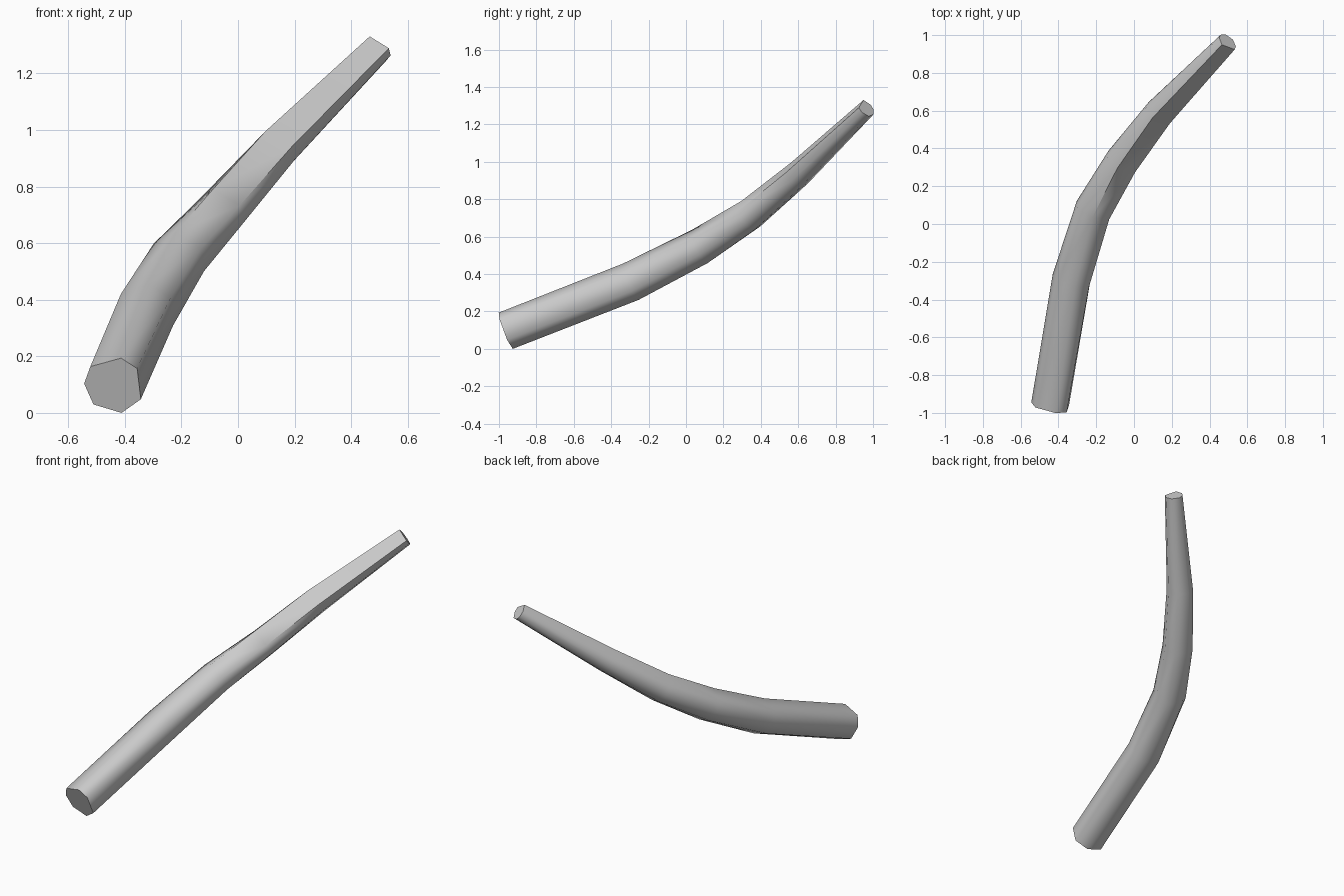
import bpy, bmesh
from math import cos, sin, radians
from mathutils import Vector

if "Cube" in bpy.data.objects:
    bpy.data.objects.remove(bpy.data.objects["Cube"])

# centreline of the bent shaft with radii
path = [((-0.438, -0.96, 0.104), 0.107), ((-0.325, -0.29, 0.365), 0.108),
        ((-0.21, 0.08, 0.553), 0.102), ((-0.06, 0.335, 0.718), 0.092),
        ((0.135, 0.59, 0.937), 0.08), ((0.495, 0.962, 1.293), 0.054)]
pts = [Vector(p) for p, r in path]

# irregular seven-sided section, twisting from base to tip (degrees)
base = [73, 36, -30, -79, -137, -183, -221]
tip = [103, 2, -32, -80, -133, -170, -205]

bm = bmesh.new()
rings = []
last = len(pts) - 1
for i, (p, r) in enumerate(path):
    ahead = (pts[min(i + 1, last)] - pts[i]).normalized()
    behind = (pts[i] - pts[max(i - 1, 0)]).normalized()
    t = (ahead + behind).normalized()
    right = t.cross(Vector((0, 0, 1))).normalized()
    up = right.cross(t)
    f = i / last
    ring = []
    for a, b in zip(base, tip):
        ang = radians(a + (b - a) * f)
        ring.append(bm.verts.new(pts[i] + r * (cos(ang) * right + sin(ang) * up)))
    rings.append(ring)

# side walls and end caps
n = len(base)
for lo, hi in zip(rings, rings[1:]):
    for k in range(n):
        j = (k + 1) % n
        bm.faces.new((lo[k], lo[j], hi[j], hi[k]))
bm.faces.new(rings[0])
bm.faces.new(rings[-1])
bmesh.ops.recalc_face_normals(bm, faces=bm.faces[:])

# rest on the ground
low = min(v.co.z for v in bm.verts)
bmesh.ops.translate(bm, verts=bm.verts[:], vec=(0, 0, -low))

mesh = bpy.data.meshes.new("bent_shaft")
bm.to_mesh(mesh)
bm.free()
shaft = bpy.data.objects.new("bent_shaft", mesh)
bpy.context.collection.objects.link(shaft)
bpy.context.view_layer.objects.active = shaft
shaft.select_set(True)
bpy.ops.object.shade_smooth_by_angle(angle=radians(60))
